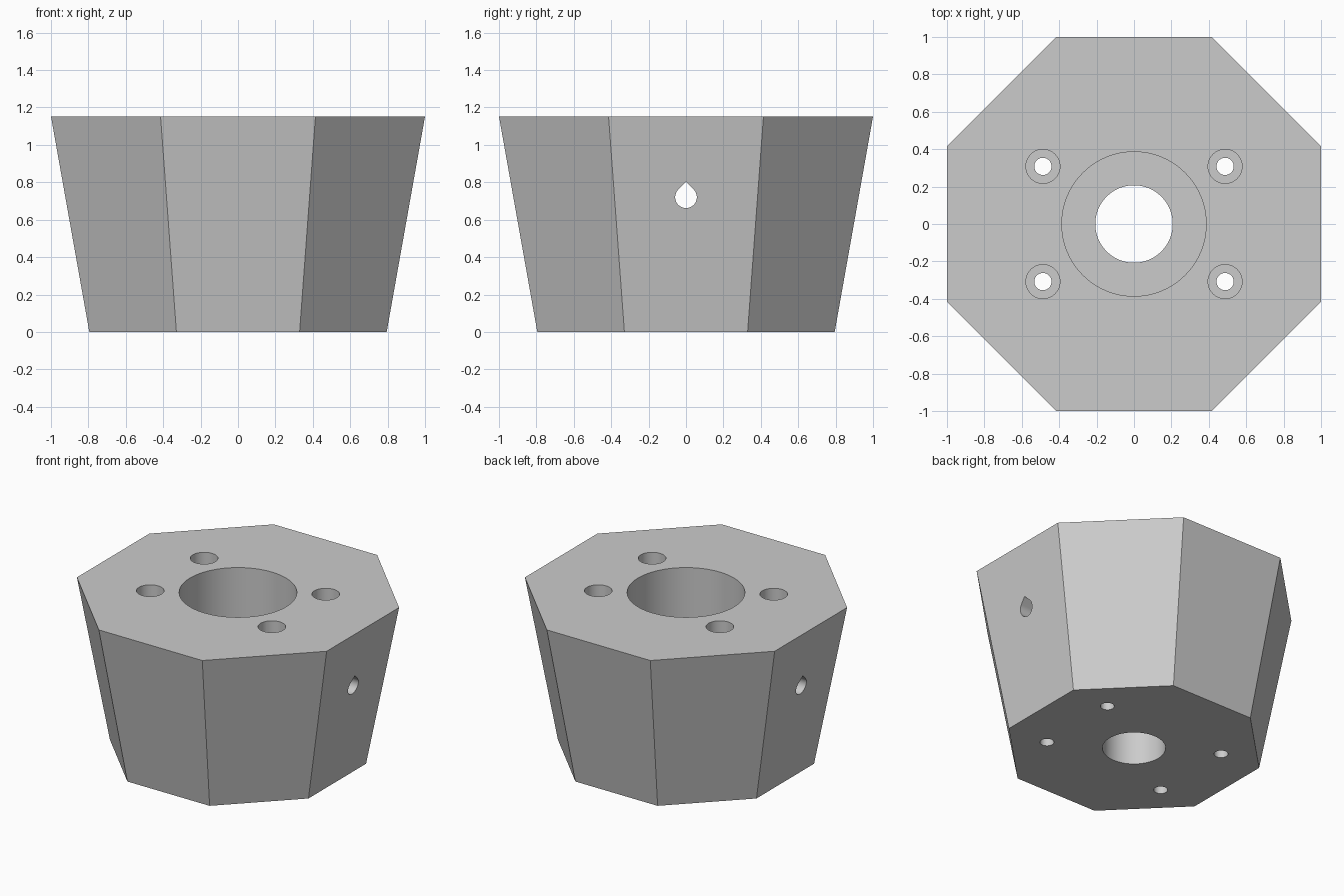
import bpy, bmesh, math
from mathutils import Matrix, Vector

HEIGHT = 1.153
FLOOR = 0.29          # level of the counterbore floors

cube = bpy.data.objects.get("Cube")
if cube:
    bpy.data.objects.remove(cube, do_unlink=True)

grey = bpy.data.materials.new("light_grey")
grey.use_nodes = True
colour = (0.6, 0.6, 0.6, 1)
grey.diffuse_color = colour
grey.node_tree.nodes["Principled BSDF"].inputs["Base Color"].default_value = colour


def add_object(name, bm):
    bmesh.ops.recalc_face_normals(bm, faces=bm.faces)
    mesh = bpy.data.meshes.new(name)
    bm.to_mesh(mesh)
    bm.free()
    mesh.materials.append(grey)
    obj = bpy.data.objects.new(name, mesh)
    bpy.context.collection.objects.link(obj)
    return obj


def stepped_drill(name, x, y, r_hole, r_bore, segments):
    """Cutter for a through hole with a wider counterbore above it."""
    bm = bmesh.new()
    profile = [(0, -0.2), (r_hole, -0.2), (r_hole, FLOOR),
               (r_bore, FLOOR), (r_bore, HEIGHT + 0.2), (0, HEIGHT + 0.2)]
    verts = [bm.verts.new((r, 0, z)) for r, z in profile]
    edges = [bm.edges.new(pair) for pair in zip(verts, verts[1:])]
    bmesh.ops.spin(bm, geom=verts + edges, axis=(0, 0, 1), cent=(0, 0, 0),
                   angle=math.tau, steps=segments)
    bmesh.ops.remove_doubles(bm, verts=bm.verts, dist=1e-5)
    bmesh.ops.translate(bm, verts=bm.verts, vec=(x, y, 0))
    return add_object(name, bm)


def teardrop_drill(name, z, radius):
    """Cutter with a round base and a pointed top, running along x."""
    bm = bmesh.new()
    steps = 36
    start = math.radians(135)
    ring = [bm.verts.new((-1.2, radius * math.cos(a), z + radius * math.sin(a)))
            for a in (start + math.radians(270) * i / steps for i in range(steps + 1))]
    ring.append(bm.verts.new((-1.2, 0, z + radius * math.sqrt(2))))
    face = bm.faces.new(ring)
    extruded = bmesh.ops.extrude_face_region(bm, geom=[face], use_keep_orig=True)
    moved = [g for g in extruded["geom"] if isinstance(g, bmesh.types.BMVert)]
    bmesh.ops.translate(bm, verts=moved, vec=(2.4, 0, 0))
    return add_object(name, bm)


# Tapered octagonal body, flat sides facing the axes
bm = bmesh.new()
corner = 1 / math.cos(math.pi / 8)
bmesh.ops.create_cone(
    bm, cap_ends=True, segments=8, radius1=0.795 * corner, radius2=corner, depth=HEIGHT,
    matrix=Matrix.Translation(Vector((0, 0, HEIGHT / 2))) @ Matrix.Rotation(math.pi / 8, 4, "Z"))
# Make sure flats, not corners, lie along x
if max(v.co.x for v in bm.verts) > 1.01:
    bmesh.ops.rotate(bm, verts=bm.verts, matrix=Matrix.Rotation(math.pi / 8, 3, "Z"))
body = add_object("tapered_body", bm)

# Central bore, four screw holes and the cross hole
cutters = [stepped_drill("centre_bore_cutter", 0, 0, 0.207, 0.386, 96)]
for sx in (-1, 1):
    for sy in (-1, 1):
        cutters.append(stepped_drill("screw_hole_cutter", sx * 0.487, sy * 0.308, 0.046, 0.091, 48))
cutters.append(teardrop_drill("cross_hole_cutter", 0.72, 0.058))

bpy.ops.object.select_all(action="DESELECT")
body.select_set(True)
bpy.context.view_layer.objects.active = body
for cutter in cutters:
    mod = body.modifiers.new(cutter.name, "BOOLEAN")
    mod.operation = "DIFFERENCE"
    mod.solver = "EXACT"
    mod.object = cutter
    bpy.ops.object.modifier_apply(modifier=mod.name)
    bpy.data.objects.remove(cutter, do_unlink=True)

bpy.ops.object.shade_smooth_by_angle(angle=math.radians(30))
